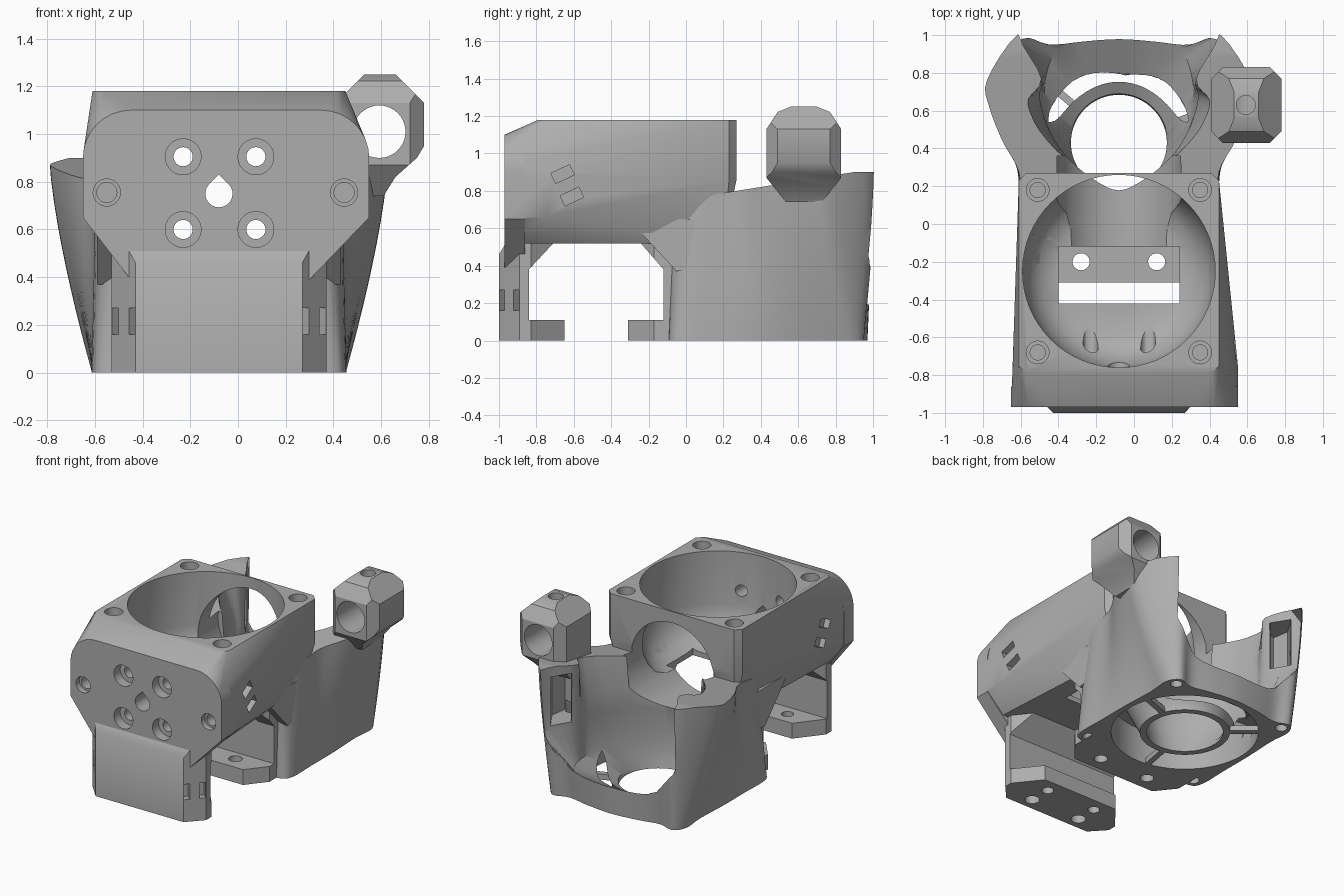
import bpy, bmesh, math
from mathutils import Vector, Matrix

old = bpy.data.objects.get("Cube")
if old:
    bpy.data.objects.remove(old)

CX = -0.08          # symmetry plane of the housing
FAN_Y, RING_Y = -0.25, 0.43

grey = bpy.data.materials.new("plain_grey")
grey.use_nodes = True
grey.diffuse_color = (0.42, 0.42, 0.42, 1)
grey.node_tree.nodes["Principled BSDF"].inputs["Base Color"].default_value = (0.42, 0.42, 0.42, 1)


def finish(name, bm):
    bmesh.ops.recalc_face_normals(bm, faces=bm.faces)
    me = bpy.data.meshes.new(name)
    bm.to_mesh(me)
    bm.free()
    me.materials.append(grey)
    ob = bpy.data.objects.new(name, me)
    bpy.context.collection.objects.link(ob)
    return ob


def loft(name, rings):
    """Closed solid through rings of equal point count."""
    bm = bmesh.new()
    loops = [[bm.verts.new(p) for p in r] for r in rings]
    n = len(loops[0])
    for a, b in zip(loops, loops[1:]):
        for i in range(n):
            j = (i + 1) % n
            bm.faces.new((a[i], a[j], b[j], b[i]))
    bm.faces.new(loops[0][::-1])
    bm.faces.new(loops[-1])
    return finish(name, bm)


def prism(name, pts, axis, a, b):
    """Extrude a profile: (y, z) along x, or (x, z) along y."""
    put = (lambda p, d: (d, p[0], p[1])) if axis == "x" else (lambda p, d: (p[0], d, p[1]))
    return loft(name, [[put(p, d) for p in pts] for d in (a, b)])


def rod(r, start, end, sides=40):
    s, e = Vector(start), Vector(end)
    bm = bmesh.new()
    rot = (e - s).to_track_quat("Z", "Y").to_matrix().to_4x4()
    bmesh.ops.create_cone(bm, cap_ends=True, segments=sides, radius1=r, radius2=r,
                          depth=(e - s).length, matrix=Matrix.Translation((s + e) / 2) @ rot)
    return finish("cutter", bm)


def block(name, centre, size, angle=0, axis="Z"):
    bm = bmesh.new()
    m = Matrix.Translation(centre) @ Matrix.Rotation(angle, 4, axis) @ Matrix.Diagonal((*size, 1))
    bmesh.ops.create_cube(bm, size=1, matrix=m)
    return finish(name, bm)


def turned(profile, y, warp=lambda p: p, steps=64):
    """Solid of (r, z) rings about a vertical axis; the profile is closed if it has an inner radius."""
    return [[warp((CX + r * math.sin(math.tau * i / steps), y + r * math.cos(math.tau * i / steps), z))
             for i in range(steps)] for r, z in profile]


def slice_off(ob, point, normal):
    """Remove everything on the normal side of a plane."""
    bm = bmesh.new()
    bm.from_mesh(ob.data)
    bmesh.ops.bisect_plane(bm, geom=bm.verts[:] + bm.edges[:] + bm.faces[:],
                           plane_co=point, plane_no=normal, clear_outer=True)
    bmesh.ops.holes_fill(bm, edges=[e for e in bm.edges if e.is_boundary])
    bmesh.ops.recalc_face_normals(bm, faces=bm.faces)
    bm.to_mesh(ob.data)
    bm.free()


def cut(ob, cutters):
    for c in cutters:
        c.hide_render = True
        mod = ob.modifiers.new("cut", "BOOLEAN")
        mod.operation, mod.solver, mod.object = "DIFFERENCE", "EXACT", c
    bpy.context.view_layer.update()
    dg = bpy.context.evaluated_depsgraph_get()
    me = bpy.data.meshes.new_from_object(ob.evaluated_get(dg))
    ob.modifiers.clear()
    ob.data = me


def ring(half, z, steps=4):
    """Mirror a half outline and round it with a spline."""
    pts = [Vector(p) for p in half]
    pts += [Vector((-p.x, p.y)) for p in reversed(pts[1:-1])]
    n, out = len(pts), []
    for i in range(n):
        a, b, c, d = (pts[(i + k) % n] for k in (-1, 0, 1, 2))
        for t in (s / steps for s in range(steps)):
            p = 0.5 * (2 * b + (c - a) * t + (2 * a - 5 * b + 4 * c - d) * t * t
                       + (3 * b - a - 3 * c + d) * t ** 3)
            out.append((CX + p.x, p.y, z))
    return out


# Fan housing: hull of the front plate, the fan seat and the rear wall
plate = [(-0.65, 0.65), (-0.45, 0.39), (0.3, 0.39), (0.55, 0.65)]
for cx, a0 in ((0.35, 0), (-0.45, 90)):
    for k in range(9):
        a = math.radians(a0 + k * 11.25)
        plate.append((cx + 0.2 * math.cos(a), 0.9 + 0.2 * math.sin(a)))
hull = [(x, -0.97, max(z, 0.52)) for x, z in plate]
hull += [(-0.55, -0.97, 0.52), (0.42, -0.97, 0.52), (0.55, -0.75, 0.66), (0.55, -0.75, 0.85)]
for s in (-1, 1):
    x = CX + s * 0.53
    hull += [(x - s * 0.04, -0.79, 1.18), (x, -0.75, 1.18), (x, 0.23, 1.18), (x - s * 0.04, 0.27, 1.18),
             (x, 0.23, 0.86), (x - s * 0.04, 0.27, 0.86), (CX + s * 0.43, 0.2, 0.52)]
bm = bmesh.new()
bmesh.ops.convex_hull(bm, input=[bm.verts.new(p) for p in hull])
bmesh.ops.delete(bm, geom=[v for v in bm.verts if not v.link_faces], context="VERTS")
bmesh.ops.dissolve_limit(bm, angle_limit=0.01, verts=bm.verts, edges=bm.edges)
housing = finish("fan_housing", bm)
front_plate = prism("front_plate", plate, "y", -0.97, -0.86)

# Front leg and rear mount with their feet
leg = prism("front_leg", [(-1, 0), (-1, 0.46), (-0.97, 0.51), (-0.9, 0.53), (-0.7, 0.53), (-0.84, 0.38),
                          (-0.84, 0.11), (-0.65, 0.11), (-0.65, 0)], "x", CX - 0.45, CX + 0.45)
mount = prism("rear_mount", [(-0.31, 0), (-0.31, 0.11), (-0.12, 0.11), (-0.12, 0.38), (-0.25, 0.53),
                             (0.04, 0.53), (0.04, 0)], "x", CX - 0.45, CX + 0.45)
for s in (-1, 1):
    slice_off(leg, (CX + s * 0.4, -0.945, 0), (s, -0.92, 0))
    slice_off(leg, (CX + s * 0.45, -0.83, 0), (s, 0.8, 0))
    slice_off(mount, (CX + s * 0.45, -0.17, 0), (s, -0.8, 0))
gussets = [prism("side_gusset", [(-0.31, 0.65), (-0.05, 0.37), (0.1, 0.4), (0.1, 0.65)], "x",
                 CX + s * 0.42, CX + s * 0.51) for s in (-1, 1)]

# Air duct: square base with screw ears, swelling into two rear arms
base = [(0, -0.09), (0.25, -0.09), (0.47, -0.09), (0.53, -0.02), (0.53, 0.2), (0.53, 0.45),
        (0.52, 0.7), (0.53, 0.87), (0.47, 0.95), (0.36, 0.92), (0.2, 0.95), (0, 0.97)]
crown = [(0, -0.09), (0.25, -0.09), (0.44, -0.06), (0.51, 0.08), (0.53, 0.28), (0.62, 0.44),
         (0.69, 0.62), (0.7, 0.76), (0.54, 1.0), (0.4, 1.0), (0.2, 1.0), (0, 1.0)]
layers = []
for k in range(11):
    t = k / 10
    s = 1 - (1 - t) ** 1.4
    layers.append(ring([(a[0] + (b[0] - a[0]) * s, a[1] + (b[1] - a[1]) * s)
                        for a, b in zip(base, crown)], 0.9 * t))
duct = loft("air_duct", layers)
slice_off(duct, (0, 0.27, 0.8), (0, -0.16, 1))

# Bowl cut out of the duct, open to the rear and flared towards the arm crests
circle = lambda r: [(r * math.cos(math.radians(a)), RING_Y + r * math.sin(math.radians(a)))
                    for a in range(-90, 91, 20)]
low = [(0, 0.13), (0.14, 0.17), (0.26, 0.27), (0.34, 0.4), (0.37, 0.52), (0.39, 0.64),
       (0.39, 0.76), (0.34, 0.9), (0.2, 0.97), (0, 0.99)]
outlet = [(0.41, 0.77), (0.53, 1.0), (0.56, 1.3), (0, 1.3)]
high = [(0, 0.18), (0.14, 0.24), (0.28, 0.36), (0.36, 0.48), (0.4, 0.58), (0.42, 0.68)] + outlet
flare = [(0, 0.18), (0.14, 0.26), (0.31, 0.36), (0.42, 0.46), (0.48, 0.55), (0.5, 0.65)] + outlet
bowl = loft("cutter", [ring(circle(0.25), -0.02), ring(circle(0.26), 0.03), ring(low, 0.2),
                       ring(high, 0.45), ring(high, 0.6), ring(flare, 0.95)])


# Ring channel in the underside, shallower towards the rear
def channel_depth(p):
    f = min(max((p[1] - 0.45) / 0.25, 0), 1)
    return (p[0], p[1], p[2] * (1 - 0.76 * f) if p[2] > 0 else p[2])


channel = loft("cutter", turned([(0.49, -0.02), (0.49, 0.25)], RING_Y, channel_depth))
cut(channel, [loft("cutter", turned([(0.3, -0.1), (0.3, 0.02), (0.42, 0.26), (0.42, 0.4)], RING_Y))])

# Fan well, floor opening and rear passage
well = loft("cutter", turned([(0.51, 1.22), (0.51, 0.8), (0.5, 0.73), (0.47, 0.66), (0.42, 0.595),
                              (0.34, 0.56), (0.2, 0.55)], FAN_Y))
opening = block("cutter", (CX, -0.27, 0.56), (0.64, 0.3, 0.88))
passage = rod(0.33, (CX, -0.2, 0.77), (CX, 0.36, 0.77), 64)

# Holes in the front plate
front_holes = [rod(0.057, (CX, -1.1, 0.75), (CX, -0.4, 0.75)),
               block("cutter", (CX, -0.75, 0.79), (0.057, 0.7, 0.057), math.pi / 4, "Y")]
for x in (-0.23, 0.075):
    for z in (0.6, 0.905):
        front_holes += [rod(0.04, (x, -1.1, z), (x, -0.55, z)), rod(0.075, (x, -1.1, z), (x, -0.9, z))]
for x in (-0.55, 0.445):
    front_holes += [rod(0.057, (x, -1.1, 0.755), (x, -0.93, 0.755)), rod(0.042, (x, -1.1, 0.755), (x, -0.8, 0.755))]

# Repeated screw holes, cable-tie slots and arm outlets
seat_holes, duct_holes, leg_holes, mount_holes, tie_slots = [], [], [], [], []
for s in (-1, 1):
    for t in (-1, 1):
        x, y = CX + s * 0.43, FAN_Y + t * 0.43
        seat_holes += [rod(0.06, (x, y, 1.1), (x, y, 1.25)), rod(0.04, (x, y, 0.98), (x, y, 1.25))]
        x, y = CX + s * 0.455, RING_Y + t * 0.455
        duct_holes.append(rod(0.04, (x, y, -0.1), (x, y, 0.07)))
    x = CX + s * 0.2
    mount_holes.append(rod(0.045, (x, -0.2, -0.1), (x, -0.2, 0.2)))
    leg_holes += [rod(0.04, (x, -0.75, -0.1), (x, -0.75, 0.2)), rod(0.05, (x, -0.91, -0.1), (x, -0.91, 0.15))]
    for x, y in ((0.363, -0.985), (0.435, -0.908)):
        leg_holes.append(block("cutter", (CX + s * x, y, 0.215), (0.04, 0.1, 0.11), s * math.radians(47)))
    for y, z in ((-0.66, 0.89), (-0.61, 0.77)):
        tie_slots.append(block("cutter", (CX + s * 0.59, y, z), (0.14, 0.11, 0.06), math.radians(25), "X"))
    plan = [(0.38, 0.84), (0.44, 0.97), (0.505, 0.93), (0.59, 0.79), (0.57, 0.67), (0.46, 0.7), (0.44, 0.79)]
    duct_holes.append(loft("cutter", [[(CX + s * x, y, z) for x, y in plan] for z in (0.48, 0.83)]))
    shaft = [[(0.44, 0.42, 0.08), (0.48, 0.42, 0.08), (0.48, 0.54, 0.08), (0.44, 0.54, 0.08)],
             [(0.46, 0.58, 0.55), (0.57, 0.58, 0.55), (0.57, 0.72, 0.55), (0.47, 0.72, 0.55)]]
    duct_holes.append(loft("cutter", [[(CX + s * x, y, z) for x, y, z in r] for r in shaft]))

# Cable tower with eyelet
tower = prism("cable_tower", [(0.41, 0.74), (0.41, 1.13), (0.53, 1.25), (0.66, 1.25), (0.78, 1.13),
                              (0.78, 0.95), (0.75, 0.9), (0.66, 0.82), (0.61, 0.74)], "y", 0.43, 0.83)
for t in (-1, 1):
    y = 0.63 + t * 0.2
    slice_off(tower, (0.6, y, 1.13), (0, t, 0.65))
    slice_off(tower, (0.6, 0.63 + t * 0.07, 1.25), (0, t * 0.4, 1))
    slice_off(tower, (0.6, y, 0.87), (0, t, -0.8))
    for x, s in ((0.41, -1), (0.78, 1)):
        slice_off(tower, (x - s * 0.06, y, 1), (s, t, 0))
eyelet = [rod(0.11, (0.592, 0.3, 1.01), (0.592, 1, 1.01)), rod(0.05, (0.592, 0.63, 1), (0.592, 0.63, 1.4))]

# Spokes joining the inner ring to the outer wall
spokes = [block("ring_spoke", (CX + 0.39 * math.cos(a), RING_Y + 0.39 * math.sin(a), 0.02),
                (0.21, 0.04, 0.04), a) for a in (math.radians(d) for d in (20, 140, 260))]

cut(housing, [well, opening, passage] + front_holes + seat_holes + tie_slots)
cut(front_plate, front_holes)
cut(leg, front_holes + leg_holes)
cut(mount, [opening, passage, bowl, channel] + mount_holes)
cut(duct, [bowl, channel, well, passage] + duct_holes)
cut(tower, eyelet)
for gusset in gussets:
    cut(gusset, [well])

for ob in [o for o in bpy.data.objects if o.name.startswith("cutter")]:
    bpy.data.objects.remove(ob)

bpy.ops.object.select_all(action="DESELECT")
for ob in [housing, front_plate, leg, mount, duct, tower] + spokes + gussets:
    ob.select_set(True)
bpy.context.view_layer.objects.active = housing
bpy.ops.object.shade_smooth_by_angle(angle=math.radians(32))
